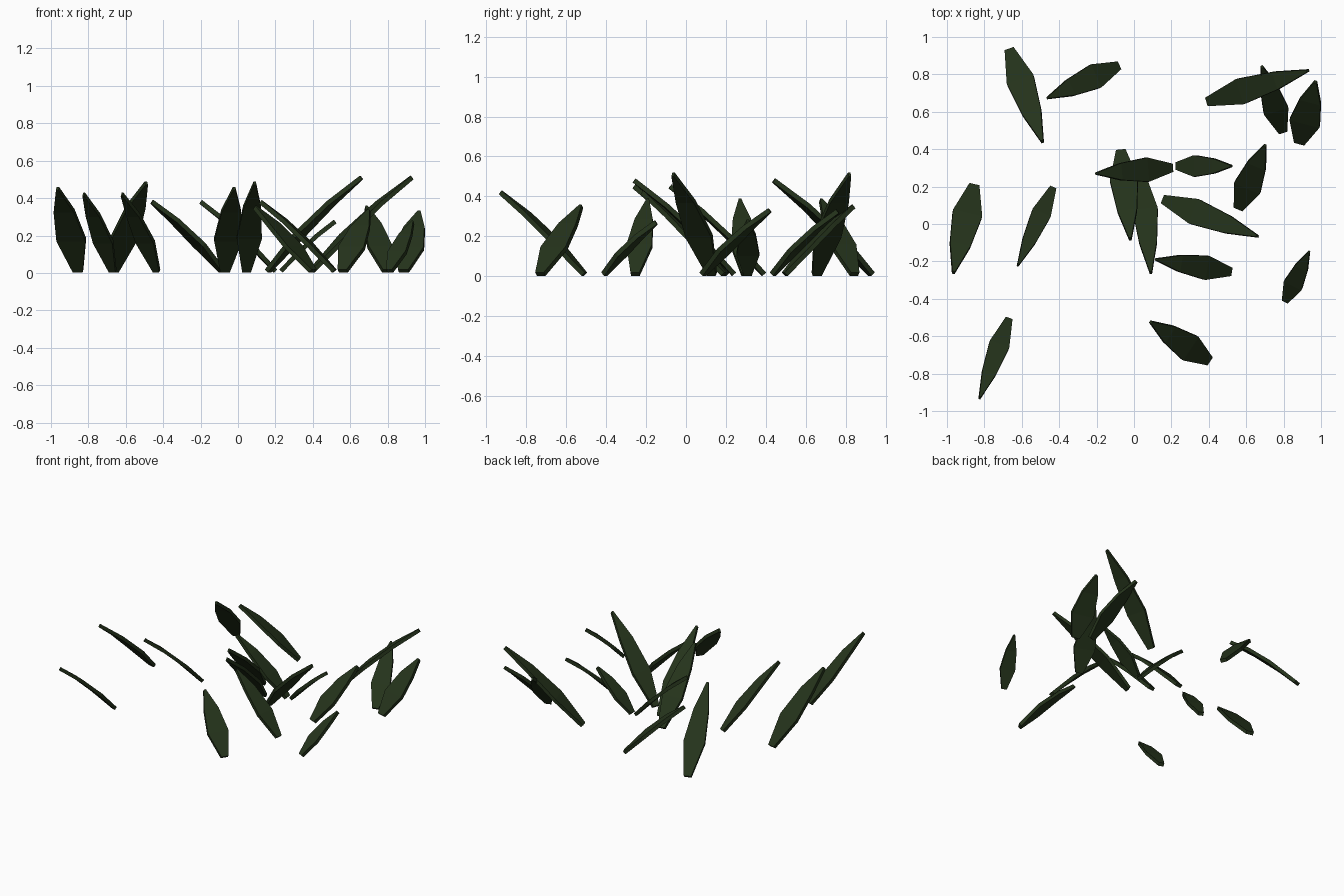
import bpy, bmesh
from mathutils import Vector

green = bpy.data.materials.new("dark_green")
green.diffuse_color = (0.018, 0.033, 0.011, 1)

THICK = 0.024
# along-run fraction, height fraction, width fraction (arched blade)
STATIONS = [(0, 0, 0.34), (0.33, 0.38, 1.0), (0.68, 0.73, 0.70), (1, 1, 0.09)]


def leaf(name, bx, by, tx, ty, tz, width):
    """Thin arched blade rising from its blunt base to a pointed tip."""
    base = Vector((bx, by, 0.01))
    run = Vector((tx - bx, ty - by, 0))
    rise = tz - 0.02
    side = Vector((-run.y, run.x, 0)).normalized()
    mids = [base + run * t + Vector((0, 0, rise * h)) for t, h, w in STATIONS]
    bm = bmesh.new()
    rings = []
    for i, (t, h, w) in enumerate(STATIONS):
        along = mids[min(i + 1, 3)] - mids[max(i - 1, 0)]
        normal = along.cross(side).normalized() * THICK / 2
        half = side * width * w / 2
        rings.append([bm.verts.new(mids[i] + p) for p in
                      (half + normal, -half + normal, -half - normal, half - normal)])
    for a, b in zip(rings, rings[1:]):
        for k in range(4):
            bm.faces.new((a[k], a[(k + 1) % 4], b[(k + 1) % 4], b[k]))
    bm.faces.new(rings[0])
    bm.faces.new(rings[-1])
    bmesh.ops.recalc_face_normals(bm, faces=bm.faces)
    mesh = bpy.data.meshes.new(name)
    bm.to_mesh(mesh)
    bm.free()
    mesh.materials.append(green)
    bpy.context.collection.objects.link(bpy.data.objects.new(name, mesh))


# base x, base y, tip x, tip y, tip height, width
LEAVES = [
    (-0.665, 0.93, -0.49, 0.44, 0.49, 0.15),
    (-0.085, 0.845, -0.46, 0.675, 0.39, 0.135),
    (0.395, 0.655, 0.93, 0.82, 0.52, 0.14),
    (0.795, 0.495, 0.685, 0.84, 0.36, 0.135),
    (0.885, 0.435, 0.97, 0.76, 0.335, 0.165),
    (0.56, 0.085, 0.70, 0.42, 0.34, 0.15),
    (0.23, 0.31, 0.52, 0.31, 0.285, 0.115),
    (0.20, 0.30, -0.20, 0.27, 0.39, 0.13),
    (-0.07, 0.39, -0.02, -0.08, 0.46, 0.15),
    (0.045, 0.24, 0.09, -0.26, 0.49, 0.135),
    (0.16, 0.13, 0.66, -0.065, 0.52, 0.14),
    (0.515, -0.255, 0.12, -0.19, 0.39, 0.13),
    (0.81, -0.41, 0.935, -0.15, 0.28, 0.105),
    (0.40, -0.73, 0.09, -0.525, 0.36, 0.15),
    (-0.67, -0.51, -0.825, -0.93, 0.43, 0.11),
    (-0.435, 0.19, -0.62, -0.22, 0.43, 0.105),
    (-0.855, 0.205, -0.965, -0.26, 0.46, 0.16),
]
for i, spec in enumerate(LEAVES):
    leaf(f"leaf_{i + 1}", *spec)
